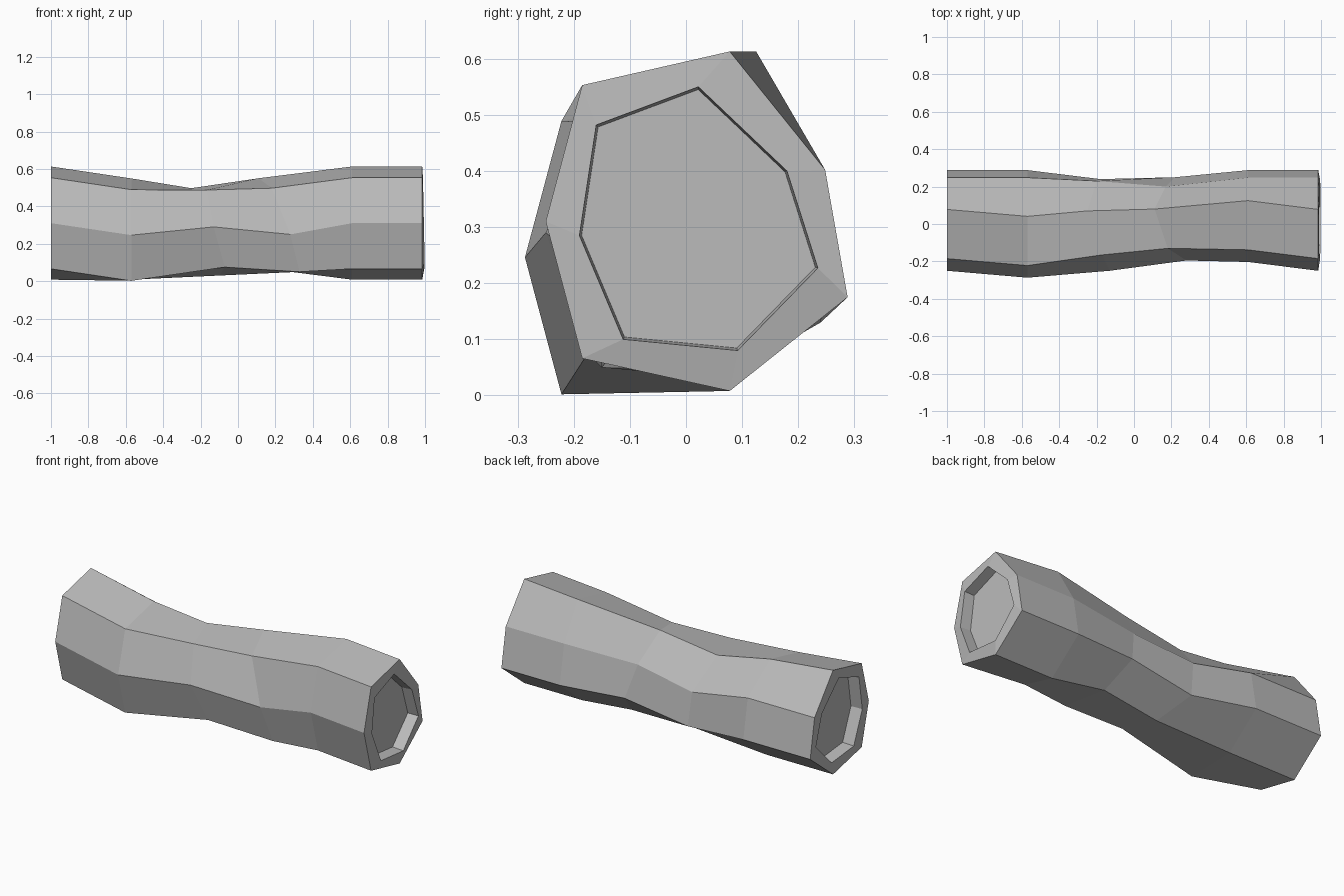
import bpy
import bmesh
from mathutils import Vector

cube = bpy.data.objects.get("Cube")
if cube:
    bpy.data.objects.remove(cube)

# One plain grey for the whole tube
grey = bpy.data.materials.new("stone_grey")
grey.use_nodes = True
colour = (0.5, 0.5, 0.5, 1.0)
grey.diffuse_color = colour
grey.node_tree.nodes["Principled BSDF"].inputs["Base Color"].default_value = colour

# Seven-sided end outline (y, z), starting at the upper front edge
outline = [(-.185, .553), (.078, .613), (.248, .402), (.288, .175),
           (.078, .008), (-.185, .066), (-.25, .31)]

# Smaller opening cut into each end
opening = [(-.16, .482), (.022, .55), (.18, .4), (.235, .227),
           (.092, .08), (-.112, .1), (-.19, .285)]

# Corners that lean sideways where the tube bends
leaning_corners = {0, 1, 5, 6}

# Pinched rings in the middle (x, y, z)
waist_right = [(-.17, -.165, .487), (-.25, .07, .497), (-.2, .23, .33),
               (-.18, .24, .13), (-.1, .06, .03), (-.07, -.175, .075),
               (-.13, -.25, .29)]
waist_left = [(.18, -.13, .497), (.11, .08, .55), (.17, .2, .38),
              (.22, .25, .19), (.28, .1, .05), (.33, -.15, .05),
              (.28, -.195, .25)]


def flat_ring(x, profile, lean_y=0.0, lean_z=0.0):
    """Outline at one x position, with the leaning corners pushed over."""
    ring = []
    for index, (y, z) in enumerate(profile):
        lean = 1 if index in leaning_corners else 0
        ring.append((x, y + lean * lean_y, z + lean * lean_z))
    return ring


def shrink(ring, x, factor):
    """Copy of a ring moved to x and scaled about its own centre."""
    centre = sum((Vector(point) for point in ring), Vector()) / len(ring)
    result = [centre + (Vector(point) - centre) * factor for point in ring]
    return [(x, point.y, point.z) for point in result]


def loft(bm, rings):
    """Skin consecutive rings with quads and close both ends."""
    loops = [[bm.verts.new(point) for point in ring] for ring in rings]
    for first, second in zip(loops, loops[1:]):
        for i in range(len(first)):
            j = (i + 1) % len(first)
            bm.faces.new((first[i], first[j], second[j], second[i]))
    bm.faces.new(loops[0])
    bm.faces.new(loops[-1])


# Recess floor, rim, body, rim, recess floor, in order along x
rim_right = flat_ring(-1, opening)
rim_left = [(1 - .02 * z, y, z) for y, z in opening]
recess = .07
rings = [
    shrink(rim_right, recess - 1, .98),
    rim_right,
    flat_ring(-1, outline),
    flat_ring(-.57, outline, lean_y=-.037, lean_z=-.064),
    waist_right,
    waist_left,
    flat_ring(.61, outline, lean_y=.047),
    flat_ring(.985, outline),
    rim_left,
    shrink(rim_left, 1 - recess, .98),
]

bm = bmesh.new()
loft(bm, rings)
bmesh.ops.recalc_face_normals(bm, faces=bm.faces)
mesh = bpy.data.meshes.new("faceted_tube")
bm.to_mesh(mesh)
bm.free()
mesh.materials.append(grey)
tube = bpy.data.objects.new("faceted_tube", mesh)
bpy.context.collection.objects.link(tube)
